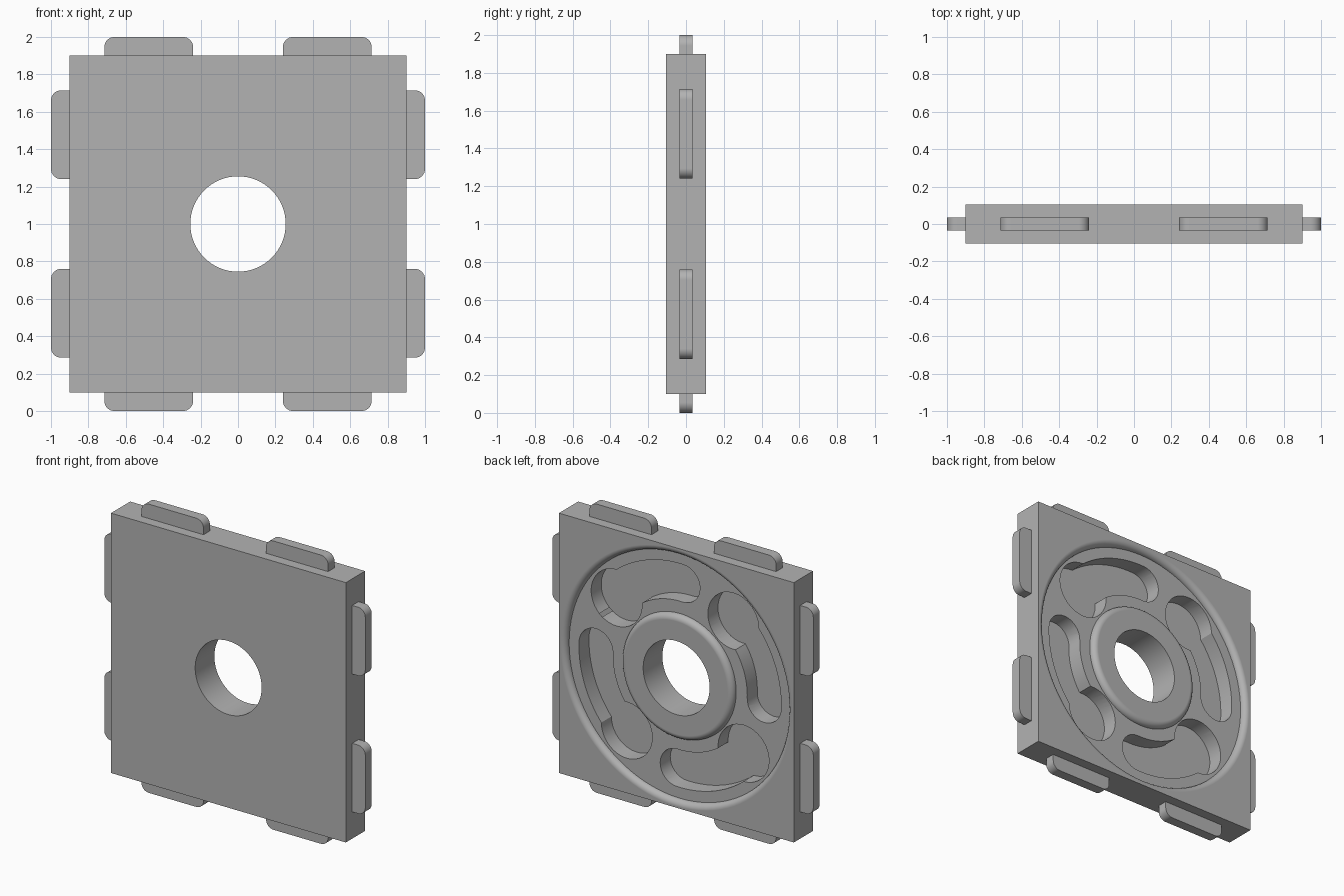
import bpy, bmesh, math
from math import sin, cos, acos, atan2, radians, pi
from mathutils import Matrix

old = bpy.data.objects.get("Cube")
if old:
    bpy.data.objects.remove(old, do_unlink=True)

grey = bpy.data.materials.new("mid grey")
grey.use_nodes = True
grey.diffuse_color = (0.45, 0.45, 0.45, 1)
grey.node_tree.nodes["Principled BSDF"].inputs["Base Color"].default_value = (0.45, 0.45, 0.45, 1)

HALF, THICK = 0.90, 0.105        # plate half width and half thickness
HOLE = 0.255                     # centre hole radius
FLOOR, FILLET = 0.065, 0.04      # recess floor (y) and its rounded edges
POCKET_FLOOR = -0.045            # pocket floor (y)
CENTRE = Matrix.Translation((0, 0, 1))


def make_object(name, bm, matrix=CENTRE):
    bmesh.ops.recalc_face_normals(bm, faces=bm.faces)
    bm.transform(matrix)
    mesh = bpy.data.meshes.new(name)
    bm.to_mesh(mesh)
    bm.free()
    mesh.materials.append(grey)
    obj = bpy.data.objects.new(name, mesh)
    bpy.context.collection.objects.link(obj)
    return obj


def extrude_outline(name, points, y0, y1, matrix=CENTRE):
    """Prism from an (x, z) outline, running from y0 to y1."""
    bm = bmesh.new()
    face = bm.faces.new([bm.verts.new((x, y0, z)) for x, z in points])
    ext = bmesh.ops.extrude_face_region(bm, geom=[face])
    verts = [g for g in ext["geom"] if isinstance(g, bmesh.types.BMVert)]
    bmesh.ops.translate(bm, vec=(0, y1 - y0, 0), verts=verts)
    return make_object(name, bm, matrix)


def lathe_ring(name, profile, steps=96):
    """Closed (radius, y) profile turned around the y axis."""
    bm = bmesh.new()
    rings = [[bm.verts.new((r * cos(2 * pi * i / steps), y, r * sin(2 * pi * i / steps)))
              for r, y in profile] for i in range(steps)]
    n = len(profile)
    for i in range(steps):
        a, b = rings[i], rings[(i + 1) % steps]
        for j in range(n):
            k = (j + 1) % n
            bm.faces.new((a[j], a[k], b[k], b[j]))
    return make_object(name, bm)


def arc(cx, cz, r, a0, a1, n):
    return [(cx + r * cos(a0 + (a1 - a0) * i / n), cz + r * sin(a0 + (a1 - a0) * i / n))
            for i in range(n + 1)]


def pocket_outline():
    """Curved slot with a larger round lobe at one end, as seen from the back."""
    c, lobe_r, lobe_a = 0.635, 0.195, radians(140)
    mid, half, end_a = 0.645, 0.13, radians(88)
    outer, inner = mid + half, mid - half

    def meet(r):      # angle where the slot side meets the lobe
        return lobe_a - acos((r * r + c * c - lobe_r ** 2) / (2 * r * c))

    lx, lz = c * cos(lobe_a), c * sin(lobe_a)
    a_out, a_in = meet(outer), meet(inner)
    pts = arc(0, 0, outer, a_out, end_a, 16)
    pts += arc(mid * cos(end_a), mid * sin(end_a), half, end_a, end_a - pi, 16)[1:-1]
    pts += arc(0, 0, inner, end_a, a_in, 14)
    t0 = atan2(inner * sin(a_in) - lz, inner * cos(a_in) - lx)
    t1 = atan2(outer * sin(a_out) - lz, outer * cos(a_out) - lx)
    while t1 > t0:
        t1 -= 2 * pi
    pts += arc(lx, lz, lobe_r, t0, t1, 32)[1:-1]
    return [(-x, z) for x, z in pts]


# Square plate
bm = bmesh.new()
bmesh.ops.create_cube(bm, size=2)
bm.transform(Matrix.Diagonal((HALF, THICK, HALF, 1)))
plate = make_object("plate", bm)

# Ring recess on the back, rounded at the rim and at the hub
quarter = [pi / 2 * i / 8 for i in range(9)]
hub_r, rim_r = 0.39, 0.89
hub = [(hub_r + FILLET * cos(t), FLOOR + FILLET * sin(t)) for t in reversed(quarter)]
rim = [(rim_r - FILLET * cos(t), FLOOR + FILLET * sin(t)) for t in quarter]
cutters = [lathe_ring("recess_cutter", [(hub_r, 0.2)] + hub + rim + [(rim_r, 0.2)])]

# Four pockets in the recess floor
for i in range(4):
    turn = CENTRE @ Matrix.Rotation(i * pi / 2, 4, 'Y')
    cutters.append(extrude_outline("pocket_cutter", pocket_outline(), POCKET_FLOOR, 0.15, turn))

# Centre hole
cutters.append(extrude_outline("hole_cutter", arc(0, 0, HOLE, 0, 2 * pi, 64)[:-1], -0.3, 0.3))

# Cut the plate, then drop the cutters
for cutter in cutters:
    mod = plate.modifiers.new("cut", 'BOOLEAN')
    mod.operation, mod.solver, mod.object = 'DIFFERENCE', 'EXACT', cutter
    cutter.hide_render = True
bpy.context.view_layer.objects.active = plate
for mod in list(plate.modifiers):
    bpy.ops.object.modifier_apply(modifier=mod.name)
for cutter in cutters:
    bpy.data.objects.remove(cutter, do_unlink=True)

# Two edge tabs per side, with rounded outer corners
parts = [plate]
x0, x1, r = 0.24, 0.715, 0.055
outline = [(x0, 0.88), (x1, 0.88)] + arc(x1 - r, 1 - r, r, 0, pi / 2, 8) + arc(x0 + r, 1 - r, r, pi / 2, pi, 8)
for side, angle in (("top", 0), ("left", 1), ("bottom", 2), ("right", 3)):
    turn = CENTRE @ Matrix.Rotation(angle * pi / 2, 4, 'Y')
    for k, sign in enumerate((-1, 1)):
        pts = [(sign * x, z) for x, z in outline]
        parts.append(extrude_outline(f"{side}_tab_{k + 1}", pts, -0.035, 0.035, turn))

# Smooth curved walls, keep flat faces flat
bpy.ops.object.select_all(action='DESELECT')
for obj in parts:
    obj.select_set(True)
bpy.context.view_layer.objects.active = plate
bpy.ops.object.shade_smooth_by_angle(angle=radians(30))
for obj in parts:
    mod = obj.modifiers.new("flat_faces", 'WEIGHTED_NORMAL')
    mod.weight, mod.keep_sharp = 100, True
